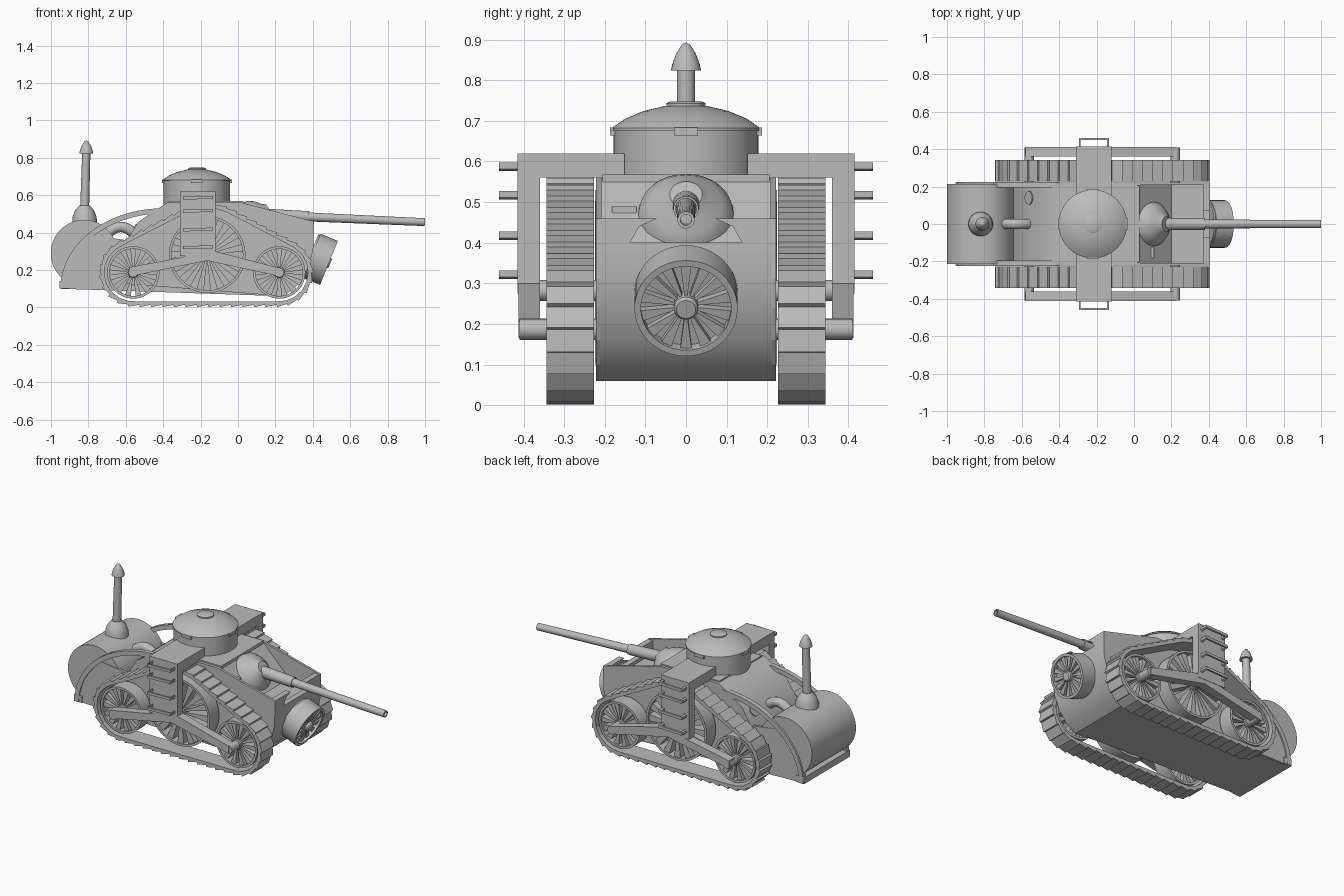
import bpy, bmesh
from math import sin, cos, pi, radians, hypot
from mathutils import Matrix, Vector

cube = bpy.data.objects.get("Cube")
if cube:
    bpy.data.objects.remove(cube)

grey = bpy.data.materials.new("plain grey")
grey.use_nodes = True
grey.diffuse_color = (0.5, 0.5, 0.5, 1)
grey.node_tree.nodes["Principled BSDF"].inputs["Base Color"].default_value = (0.5, 0.5, 0.5, 1)


def finish(name, bm, smooth=False):
    bmesh.ops.recalc_face_normals(bm, faces=bm.faces)
    mesh = bpy.data.meshes.new(name)
    bm.to_mesh(mesh)
    bm.free()
    mesh.materials.append(grey)
    ob = bpy.data.objects.new(name, mesh)
    bpy.context.collection.objects.link(ob)
    if smooth:
        bpy.ops.object.select_all(action='DESELECT')
        ob.select_set(True)
        bpy.context.view_layer.objects.active = ob
        bpy.ops.object.shade_smooth_by_angle(angle=radians(35))
    return ob


def add_prism(bm, pts, lo, hi, to3d):
    a = [bm.verts.new(to3d(u, v, lo)) for u, v in pts]
    b = [bm.verts.new(to3d(u, v, hi)) for u, v in pts]
    bm.faces.new(a)
    bm.faces.new(b[::-1])
    for i in range(len(a)):
        j = (i + 1) % len(a)
        bm.faces.new((a[i], a[j], b[j], b[i]))


def side(u, v, w):
    return Vector((u, w, v))


def prism(name, pts, lo, hi, to3d=side, smooth=False):
    bm = bmesh.new()
    add_prism(bm, pts, lo, hi, to3d)
    return finish(name, bm, smooth)


def box(name, x, y, z):
    return prism(name, [(x[0], z[0]), (x[1], z[0]), (x[1], z[1]), (x[0], z[1])], *y)


def add_lathe(bm, profile, mat, n=40, closed=False):
    rings = []
    for r, h in profile:
        if r == 0:
            rings.append([bm.verts.new(mat @ Vector((0, 0, h)))] * n)
        else:
            rings.append([bm.verts.new(mat @ Vector((r * cos(2 * pi * k / n), r * sin(2 * pi * k / n), h)))
                          for k in range(n)])
    pairs = list(zip(rings, rings[1:])) + ([(rings[-1], rings[0])] if closed else [])
    for a, b in pairs:
        for k in range(n):
            m = (k + 1) % n
            vs = list(dict.fromkeys((a[k], a[m], b[m], b[k])))
            if len(vs) > 2:
                bm.faces.new(vs)


def frame(origin, axis):
    return Matrix.Translation(origin) @ Vector((0, 0, 1)).rotation_difference(Vector(axis)).to_matrix().to_4x4()


def lathe(name, profile, origin, axis=(0, 0, 1), n=40):
    bm = bmesh.new()
    add_lathe(bm, profile, frame(origin, axis), n)
    return finish(name, bm, True)


def spoked_wheel(name, origin, axis, r, depth, spokes, rim, hub):
    """Open rim, hub and wedge-shaped spokes around a local axis."""
    bm = bmesh.new()
    mat = frame(origin, axis)
    h = depth / 2
    add_lathe(bm, [(r, -h), (r, h), (r - rim, h), (r - rim, -h)], mat, 48, True)
    add_lathe(bm, [(0, -h), (hub, -h), (hub, h), (hub * .8, h * 1.15), (0, h * 1.15)], mat, 20)
    for k in range(spokes):
        t, w = 2 * pi * k / spokes, pi / spokes * .55
        a, b = hub * .9, r - rim * .5
        pts = [(a * cos(t - w), a * sin(t - w)), (b * cos(t - w), b * sin(t - w)),
               (b * cos(t + w), b * sin(t + w)), (a * cos(t + w), a * sin(t + w))]
        add_prism(bm, pts, -h * .7, h * .75, lambda u, v, q: mat @ Vector((u, v, q)))
    return finish(name, bm, True)


# Hull: core with a sunken front well, closed by side plates and a notched nose wall
belly = [(.405, .38), (.402, .31), (.385, .24), (.35, .16), (.3, .1), (.24, .06)]
rear = [(-.95, .1), (-.95, .13), (-.65, .13), (-.65, .28), (-.53, .46), (-.38, .56)]
prism("hull", rear + [(.02, .56), (.2, .38)] + belly, -.212, .212, smooth=True)
prism("nose_wall", [(-.22, .38), (.22, .38), (.22, .46), (.07, .46), (.115, .44), (.138, .4),
                    (-.138, .4), (-.115, .44), (-.07, .46), (-.22, .46)], .37, .405,
      lambda u, v, w: Vector((w, u, v)))
box("deck_plate", (-.37, .03), (-.205, .205), (.55, .568))


def arch(a, b, steps, inset=0):
    return [(-.4 - (.55 - inset) * cos(a + (b - a) * i / steps),
             .1 + (.43 - inset) * sin(a + (b - a) * i / steps)) for i in range(steps + 1)]


for s, tag in ((1, "left"), (-1, "right")):
    prism(tag + "_hull_plate", rear[2:] + [(.02, .56), (.405, .46)] + belly, s * .208, s * .222)
    prism(tag + "_rear_arch", arch(0, pi / 2, 20) + arch(pi / 2, 0, 20, .028), s * .195, s * .224)
    prism(tag + "_rear_web", arch(0, .75, 10, .01) + [(-.6, .36), (-.6, .1)], s * .2, s * .216)
box("rear_sill", (-.955, -.9), (-.222, .222), (.1, .14))

# Boiler, chimney and steam pipe
lathe("boiler", [(0, -.213), (.178, -.213), (.178, .213), (0, .213)], (-.823, 0, .29), (0, 1, 0), 56)
lathe("chimney_base", [(.068, -.03), (.064, .03), (.05, .065), (.028, .09), (0, .09)], (-.82, 0, .455), n=28)
lathe("chimney", [(.024, 0), (.022, .3), (0, .3)], (-.82, 0, .53), (.03, 0, 1), 20)
lathe("chimney_cap", [(0, 0), (.037, 0), (.034, .015), (.024, .042), (.01, .064), (0, .069)],
      (-.811, 0, .824), n=24)
curve = bpy.data.curves.new("steam_pipe", 'CURVE')
curve.dimensions = '3D'
curve.bevel_depth = .028
curve.bevel_resolution = 4
spline = curve.splines.new('BEZIER')
path = [(-.72, .38), (-.63, .43), (-.53, .38)]
spline.bezier_points.add(len(path) - 1)
for p, (x, z) in zip(spline.bezier_points, path):
    p.co = (x, 0, z)
    p.handle_left_type = p.handle_right_type = 'AUTO'
pipe = bpy.data.objects.new("steam_pipe", curve)
curve.materials.append(grey)
bpy.context.collection.objects.link(pipe)
lathe("rear_hatch", [(0, -.01), (.036, -.01), (.036, .006), (0, .006)], (-.56, .14, .415), (-.83, 0, .55), 20)

# Turret with domed lid and vision slits
turret = (-.22, 0, 0)
lathe("turret", [(.178, .55), (.178, .675), (.183, .675), (.183, .682), (.15, .705), (.105, .724),
                 (.055, .736), (0, .74)], turret, n=56)
lathe("turret_hatch", [(.048, .725), (.048, .743), (.04, .747), (0, .747)], turret, n=28)
for k in range(4):
    slit = box("turret_slit_%d" % (k + 1), (.165, .187), (-.03, .03), (.664, .684))
    slit.location = turret
    slit.rotation_euler.z = k * pi / 2

# Gun in its ball mount, with driver's slit beside it
aim = Vector((.9, 0, -.04)).normalized()
lathe("gun_mount", [(.125, -.03), (.115, .015), (.09, .045), (.06, .065), (.04, .085), (0, .085)],
      (.105, 0, .468), (.75, 0, .55), 32)
lathe("gun_sleeve", [(.04, 0), (.034, .03), (.031, .26), (.026, .26)], (.12, 0, .495), aim, 28)
lathe("gun_barrel", [(.025, 0), (.021, .88), (.014, .88), (.014, .8), (0, .8)], (.12, 0, .495), aim, 28)
box("driver_slit", (.075, .107), (-.182, -.122), (.468, .49))

# Tilted fan drum on the nose
tilt = Vector((cos(radians(22)), 0, -sin(radians(22))))
spoked_wheel("nose_fan", Vector((.44, 0, .257)), tilt, .127, .1, 14, .016, .03)
lathe("fan_back", [(0, -.06), (.12, -.06), (.12, .015), (0, .015)], (.44, 0, .257), tilt)

# Track path: outline around the three wheels, resampled evenly
wheels = {"rear": (-.56, .187, .185, .14, 14), "middle": (-.165, .282, .28, .205, 16),
          "front": (.22, .187, .185, .14, 14)}
outline = []
for k in range(360):
    n = (cos(radians(k)), sin(radians(k)))
    x, z, r = max(((w[0], w[1], w[2]) for w in wheels.values()),
                  key=lambda w: w[0] * n[0] + w[1] * n[1] + w[2])
    outline.append((x + r * n[0], z + r * n[1]))


def resample(pts, count):
    pts = pts + pts[:1]
    lens = [hypot(b[0] - a[0], b[1] - a[1]) for a, b in zip(pts, pts[1:])]
    step, out, run, i = sum(lens) / count, [], 0, 0
    for k in range(count):
        while run + lens[i] < k * step:
            run += lens[i]
            i += 1
        out.append(Vector(pts[i]).lerp(Vector(pts[i + 1]), (k * step - run) / lens[i]))
    return out


links = resample(outline, 46)

for s, tag in ((1, "left"), (-1, "right")):
    # Overlapping track links
    bm = bmesh.new()
    for p, q in zip(links, links[1:] + links[:1]):
        d = (q - p).normalized()
        n = Vector((d.y, -d.x))
        add_prism(bm, [p - n * .03, p - n * .014, p + d * .004, q - n * .012, q - n * .03],
                  s * .227, s * .343, side)
    finish(tag + "_track", bm)

    # Wheels with axles
    for where, (x, z, _, r, count) in wheels.items():
        spoked_wheel("%s_%s_wheel" % (tag, where), (x, s * .285, z), (0, s, 0), r, .09, count, .014, .03)
        lathe("%s_%s_axle" % (tag, where), [(0, .2), (.026, .2), (.026, .41), (0, .41)], (x, 0, z), (0, s, 0), 20)

    # Suspension beam, hanging leg and cross arm over the track
    prism(tag + "_beam", [(-.58, .165), (-.58, .215), (-.3, .268), (-.165, .31), (-.1, .295), (.225, .21),
                          (.225, .165), (-.165, .25)], s * .36, s * .413)
    box(tag + "_leg", (-.31, -.12), (s * .36, s * .415), (.275, .62))
    box(tag + "_arm", (-.31, -.12), (s * .152, s * .415), (.56, .62))

    # Ladder rungs on the leg
    for k, z in enumerate((.32, .415, .515, .585)):
        bm = bmesh.new()
        for x0, x1, y0, y1 in ((-.295, -.135, .448, .46), (-.295, -.285, .41, .458), (-.145, -.135, .41, .458)):
            add_prism(bm, [(x0, z - .009), (x1, z - .004), (x1, z + .012), (x0, z + .007)], s * y0, s * y1, side)
        finish("%s_rung_%d" % (tag, k + 1), bm)
